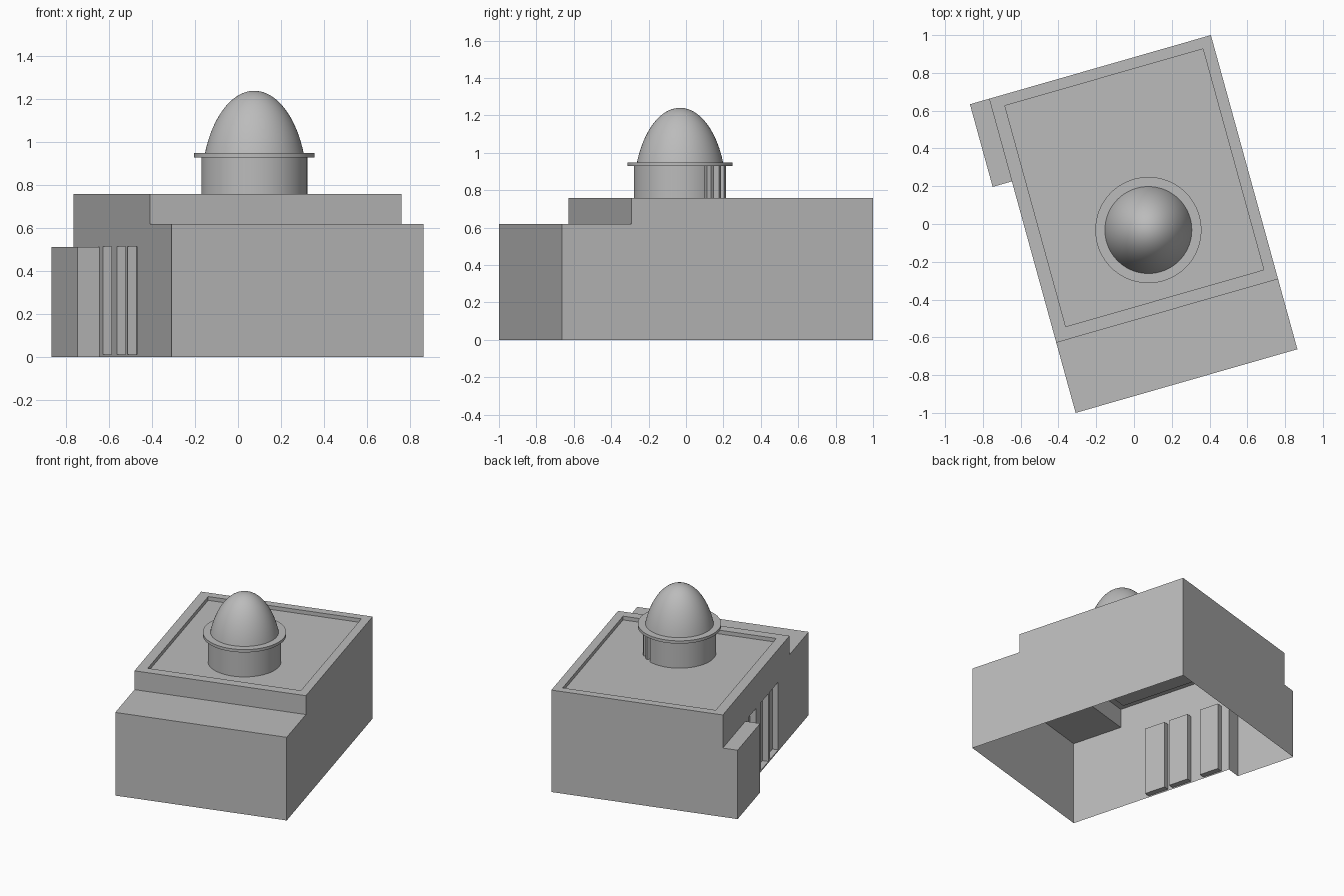
import bpy, bmesh, math
from mathutils import Vector

if "Cube" in bpy.data.objects:
    bpy.data.objects.remove(bpy.data.objects["Cube"])

stone = bpy.data.materials.new("grey_stone")
stone.diffuse_color = (0.5, 0.5, 0.5, 1)
stone.use_nodes = True
stone.node_tree.nodes["Principled BSDF"].inputs["Base Color"].default_value = stone.diffuse_color


def finish(name, bm, smooth=False):
    me = bpy.data.meshes.new(name)
    bm.to_mesh(me)
    bm.free()
    me.materials.append(stone)
    if smooth:
        for p in me.polygons:
            p.use_smooth = True
        me.set_sharp_from_angle(angle=math.radians(30))
    ob = bpy.data.objects.new(name, me)
    bpy.context.collection.objects.link(ob)
    return ob


# Plan coordinates: s runs along the front wall, t towards the back (both 0..1)
U, V = Vector((1.174, 0.337, 0)), Vector((-0.458, 1.663, 0))


def P(s, t, z):
    return Vector((-0.309, -1.0, z)) + U * s + V * t


DIRS = {"+s": U, "-s": -U, "+t": V, "-t": -V,
        "+z": Vector((0, 0, 1)), "-z": Vector((0, 0, -1))}


def poly(bm, pts, facing):
    f = bm.faces.new([bm.verts.new(P(*p)) for p in pts])
    f.normal_update()
    if f.normal.dot(DIRS[facing]) < 0:
        f.normal_flip()


def s_wall(bm, s, t0, t1, z0, z1, facing):
    poly(bm, [(s, t0, z0), (s, t1, z0), (s, t1, z1), (s, t0, z1)], facing)


def t_wall(bm, t, s0, s1, z0, z1, facing):
    poly(bm, [(s0, t, z0), (s1, t, z0), (s1, t, z1), (s0, t, z1)], facing)


def slab(bm, z, s0, s1, t0, t1, facing):
    poly(bm, [(s0, t0, z), (s1, t0, z), (s1, t1, z), (s0, t1, z)], facing)


LOW, TOP, FLOOR, ANNEX = 0.618, 0.758, 0.73, 0.512
STEP, SIDE = 0.2235, 0.737

# Main hall: open-bottomed shell with a lower front step
bm = bmesh.new()
poly(bm, [(1, 0, 0), (1, 1, 0), (1, 1, TOP), (1, STEP, TOP),
          (1, STEP, LOW), (1, 0, LOW)], "+s")
t_wall(bm, 0, 0, 1, 0, LOW, "-t")
slab(bm, LOW, 0, 1, 0, STEP, "+z")
t_wall(bm, STEP, 0, 1, LOW, TOP, "-t")
t_wall(bm, 1, 0, 1, 0, TOP, "+t")

# Parapet rim and sunken roof
a, b, c, d = 0.058, 0.951, 0.263, 0.966
slab(bm, TOP, 0, 1, STEP, c, "+z")
slab(bm, TOP, 0, 1, d, 1, "+z")
slab(bm, TOP, 0, a, c, d, "+z")
slab(bm, TOP, b, 1, c, d, "+z")
s_wall(bm, a, c, d, FLOOR, TOP, "+s")
s_wall(bm, b, c, d, FLOOR, TOP, "-s")
t_wall(bm, c, a, b, FLOOR, TOP, "+t")
t_wall(bm, d, a, b, FLOOR, TOP, "-t")
slab(bm, FLOOR, a, b, c, d, "+z")

# Left wall with three tall recessed niches
Z0, Z1, DEEP = 0.01, 0.514, 0.034
s_wall(bm, 0, 0, STEP, 0, LOW, "-s")
prev = STEP
for n0, n1 in [(0.355, 0.448), (0.469, 0.557), (0.615, 0.70)]:
    s_wall(bm, 0, prev, n0, 0, TOP, "-s")
    s_wall(bm, 0, n0, n1, 0, Z0, "-s")
    s_wall(bm, 0, n0, n1, Z1, TOP, "-s")
    s_wall(bm, DEEP, n0, n1, Z0, Z1, "-s")
    t_wall(bm, n0, 0, DEEP, Z0, Z1, "+t")
    t_wall(bm, n1, 0, DEEP, Z0, Z1, "-t")
    slab(bm, Z0, 0, DEEP, n0, n1, "+z")
    slab(bm, Z1, 0, DEEP, n0, n1, "-z")
    prev = n1
s_wall(bm, 0, prev, SIDE, 0, TOP, "-s")
s_wall(bm, 0, SIDE, 1, ANNEX, TOP, "-s")
finish("main_hall", bm)

# Small side annex, open into the hall
bm = bmesh.new()
OUT = -0.0865
s_wall(bm, OUT, SIDE, 1, 0, ANNEX, "-s")
t_wall(bm, SIDE, OUT, 0, 0, ANNEX, "-t")
t_wall(bm, 1, OUT, 0, 0, ANNEX, "+t")
slab(bm, ANNEX, OUT, 0, SIDE, 1, "+z")
finish("side_annex", bm)

CX, CY = 0.076, -0.032


def prism(name, outline, z0, z1):
    """Extruded plan outline given as (angle in degrees, radius)."""
    bm = bmesh.new()
    vs = [bm.verts.new((CX + r * math.cos(math.radians(g)),
                        CY + r * math.sin(math.radians(g)), z0)) for g, r in outline]
    f = bm.faces.new(vs)
    ext = bmesh.ops.extrude_face_region(bm, geom=[f], use_keep_orig=True)
    for v in ext["geom"]:
        if isinstance(v, bmesh.types.BMVert):
            v.co.z = z1
    bmesh.ops.recalc_face_normals(bm, faces=bm.faces)
    return finish(name, bm, True)


# Drum with three narrow slots on the back right
R = 0.247
outline = []
for g in range(0, 360, 5):
    if not 30 < g < 75:
        outline.append((g, R))
    if g == 30:
        for g0, g1 in [(32, 42), (47, 57), (62, 72)]:
            outline += [(g0, R), (g0, R - 0.03), ((g0 + g1) / 2, R - 0.03),
                        (g1, R - 0.03), (g1, R)]
prism("drum", outline, FLOOR, 0.93)

# Ledge under the dome
prism("dome_ledge", [(g, 0.281) for g in range(0, 360, 5)], 0.928, 0.949)

# Dome: upper part of a tall ellipsoid
bm = bmesh.new()
N, RINGS, H, ZC = 72, 20, 0.457, 0.783
start = math.asin((0.949 - ZC) / H)
rings = []
for i in range(RINGS):
    e = start + (math.pi / 2 - start) * i / RINGS
    r, z = R * math.cos(e), ZC + H * math.sin(e)
    rings.append([bm.verts.new((CX + r * math.cos(2 * math.pi * k / N),
                                CY + r * math.sin(2 * math.pi * k / N), z))
                  for k in range(N)])
apex = bm.verts.new((CX, CY, ZC + H))
for lo, hi in zip(rings, rings[1:]):
    for k in range(N):
        j = (k + 1) % N
        bm.faces.new((lo[k], lo[j], hi[j], hi[k]))
for k in range(N):
    bm.faces.new((rings[-1][k], rings[-1][(k + 1) % N], apex))
finish("dome", bm, True)
